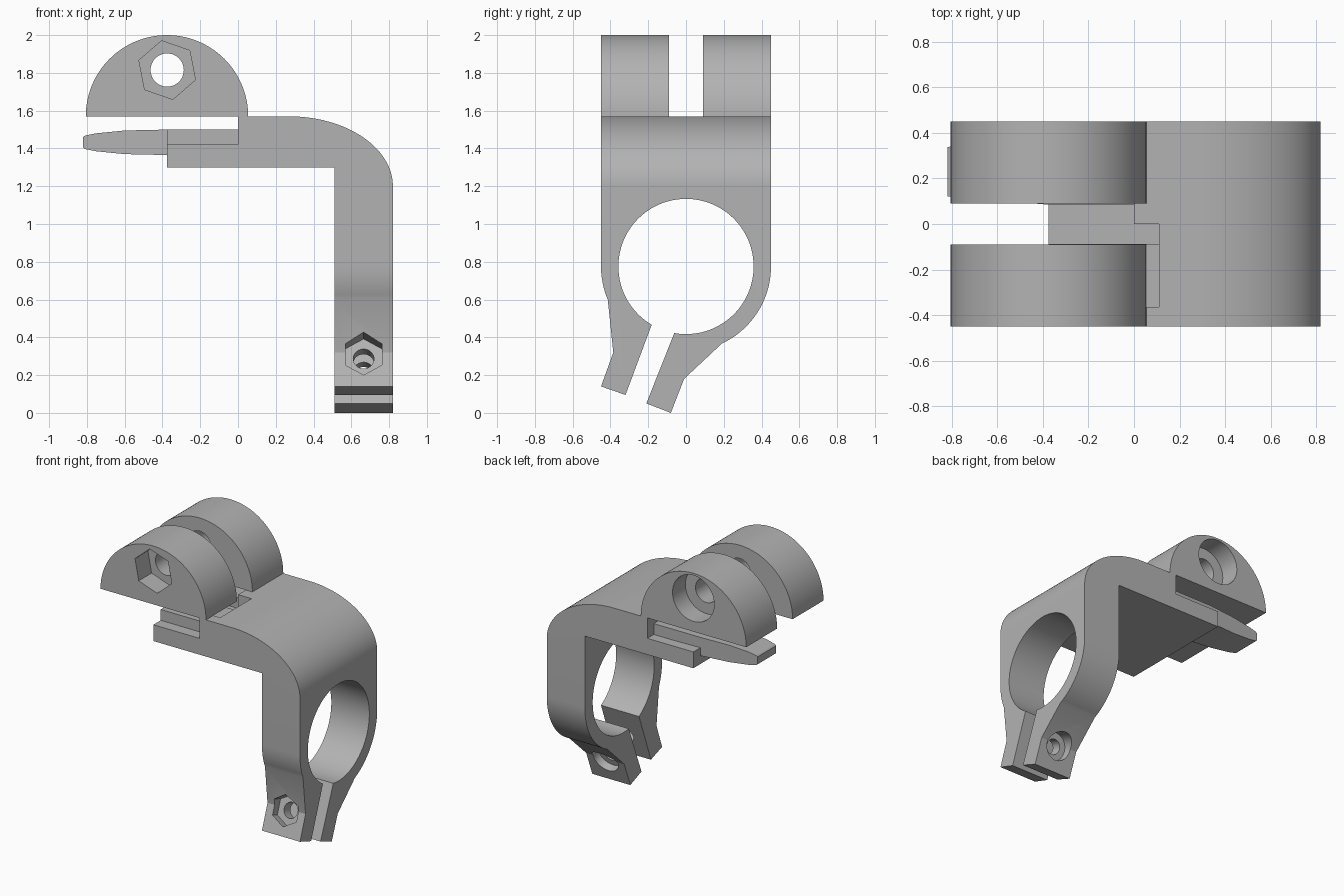
import bpy, bmesh, math
from mathutils import Vector, Matrix

cube = bpy.data.objects.get("Cube")
if cube:
    bpy.data.objects.remove(cube)

grey = bpy.data.materials.new("plain grey")
grey.use_nodes = True
COLOUR = (0.45, 0.45, 0.45, 1)
grey.diffuse_color = COLOUR
grey.node_tree.nodes["Principled BSDF"].inputs["Base Color"].default_value = COLOUR


def arc(cx, cz, rx, rz, start, end, n):
    """Points on an ellipse arc, angles in degrees."""
    angles = [math.radians(start + (end - start) * i / n) for i in range(n + 1)]
    return [(cx + rx * math.cos(a), cz + rz * math.sin(a)) for a in angles]


def prism(name, outline, axis, lo, hi):
    """Extrude an outline (horizontal, z) along x or y."""
    def place(p, d):
        return (d, p[0], p[1]) if axis == "x" else (p[0], d, p[1])
    bm = bmesh.new()
    face = bm.faces.new([bm.verts.new(place(p, lo)) for p in outline])
    out = bmesh.ops.extrude_face_region(bm, geom=[face])
    shift = Vector(place((0, 0), hi - lo))
    bmesh.ops.translate(bm, vec=shift, verts=[v for v in out["geom"] if isinstance(v, bmesh.types.BMVert)])
    bmesh.ops.recalc_face_normals(bm, faces=bm.faces)
    mesh = bpy.data.meshes.new(name)
    bm.to_mesh(mesh)
    bm.free()
    obj = bpy.data.objects.new(name, mesh)
    bpy.context.collection.objects.link(obj)
    mesh.materials.append(grey)
    return obj


def box(name, x0, x1, y0, y1, z0, z1):
    return prism(name, [(x0, z0), (x1, z0), (x1, z1), (x0, z1)], "y", y0, y1)


def rod(name, start, direction, s0, s1, radius, sides, turn):
    """Round or hexagonal cutter along a direction in the yz plane."""
    obj = prism(name, arc(0, 0, radius, radius, turn, turn + 360 * (1 - 1 / sides), sides - 1), "y", s0, s1)
    tilt = math.atan2(direction[1], direction[0])
    obj.data.transform(Matrix.Translation(start) @ Matrix.Rotation(tilt, 4, "X"))
    return obj


def combine(obj, tool, operation):
    """Apply a boolean and discard the tool."""
    mod = obj.modifiers.new(operation, "BOOLEAN")
    mod.operation, mod.solver, mod.object = operation, "EXACT", tool
    tool.hide_render = True
    bpy.ops.object.select_all(action="DESELECT")
    bpy.context.view_layer.objects.active = obj
    obj.select_set(True)
    bpy.ops.object.modifier_apply(modifier=mod.name)
    bpy.data.objects.remove(tool)


def smooth(obj):
    bpy.ops.object.select_all(action="DESELECT")
    bpy.context.view_layer.objects.active = obj
    obj.select_set(True)
    bpy.ops.object.shade_smooth_by_angle(angle=math.radians(25))


HALF = 0.45
ARM_TOP, LEDGE, STRIP_TOP = 1.57, 1.42, 1.5
END = -0.375

# Bent bracket: side profile intersected with the clamp profile
elbow = [(END, 1.3), (0.51, 1.3), (0.51, 0), (0.82, 0)]
elbow += arc(0.27, 1.2, 0.55, 0.37, 0, 90, 28) + [(END, ARM_TOP)]
bracket = prism("clamp_bracket", elbow, "y", -0.6, 0.6)

ring_z = 0.775
clamp = [(-HALF, 1.7)] + arc(0, ring_z, HALF, HALF, 180, 203, 6)
clamp += [(-0.385, 0.32), (-0.45, 0.14), (-0.32, 0.095)]
clamp += arc(0, ring_z, 0.358, 0.358, 239.5, -100, 72)
clamp += [(-0.21, 0.05), (-0.08, 0.0), (-0.01, 0.18)]
clamp += arc(0, ring_z, HALF, HALF, -65, 0, 18) + [(HALF, 1.7)]
combine(bracket, prism("clamp_shape", clamp, "x", -1, 1), "INTERSECT")

# Ledge under the saddle and the small pocket beside it
combine(bracket, box("ledge_cut", -1, 0, -1, 1, LEDGE, 2), "DIFFERENCE")
combine(bracket, box("pocket_cut", -0.05, 0.11, -0.365, 0, LEDGE, 2), "DIFFERENCE")

# Clamp bolt: hexagonal nut pocket, through hole, round head recess
bolt_start, bolt_axis = (0.665, -0.40, 0.31), (0.94, -0.34)
for name, s0, s1, radius, sides, turn in (
        ("nut_cut", -0.3, 0.07, 0.112, 6, 90),
        ("bolt_cut", -0.1, 0.6, 0.055, 32, 0),
        ("head_cut", 0.35, 0.7, 0.1, 40, 0)):
    combine(bracket, rod(name, bolt_start, bolt_axis, s0, s1, radius, sides, turn), "DIFFERENCE")
smooth(bracket)

# Raised strip on the ledge
box("raised_strip", END, 0.11, -0.365, -0.087, LEDGE - 0.02, STRIP_TOP)

# Tapered spring tongue
upper = [(0, 1.5), (END, 1.5), (-0.6, 1.495), (-0.75, 1.48), (-0.81, 1.468), (-0.82, 1.46)]
lower = [(x, 2.865 - z) for x, z in reversed(upper)]
tongue = prism("spring_tongue", upper + lower, "y", 0.085, 0.375)
for v in tongue.data.vertices:
    taper = max(0, END - v.co.x) / 0.445
    v.co.y = 0.23 + (v.co.y - 0.23) * (1 - 0.25 * taper)
smooth(tongue)

# Two half-round saddle cheeks with a shared bolt hole
dome = arc(END - 0.001, ARM_TOP, 0.43, 0.43, 0, 180, 64)
centre = (END, 0, 1.815)
for name, y0, y1 in (("front_saddle", -HALF, -0.09), ("back_saddle", 0.09, HALF)):
    cheek = prism(name, dome, "y", y0, y1)
    combine(cheek, rod("hole_cut", centre, (1, 0), -1, 1, 0.088, 40, 0), "DIFFERENCE")
    if y0 < 0:
        recess = rod("hex_cut", centre, (1, 0), -1, -0.3, 0.158, 6, 41)
    else:
        recess = rod("round_cut", centre, (1, 0), 0.3, 1, 0.17, 48, 0)
    combine(cheek, recess, "DIFFERENCE")
    smooth(cheek)
